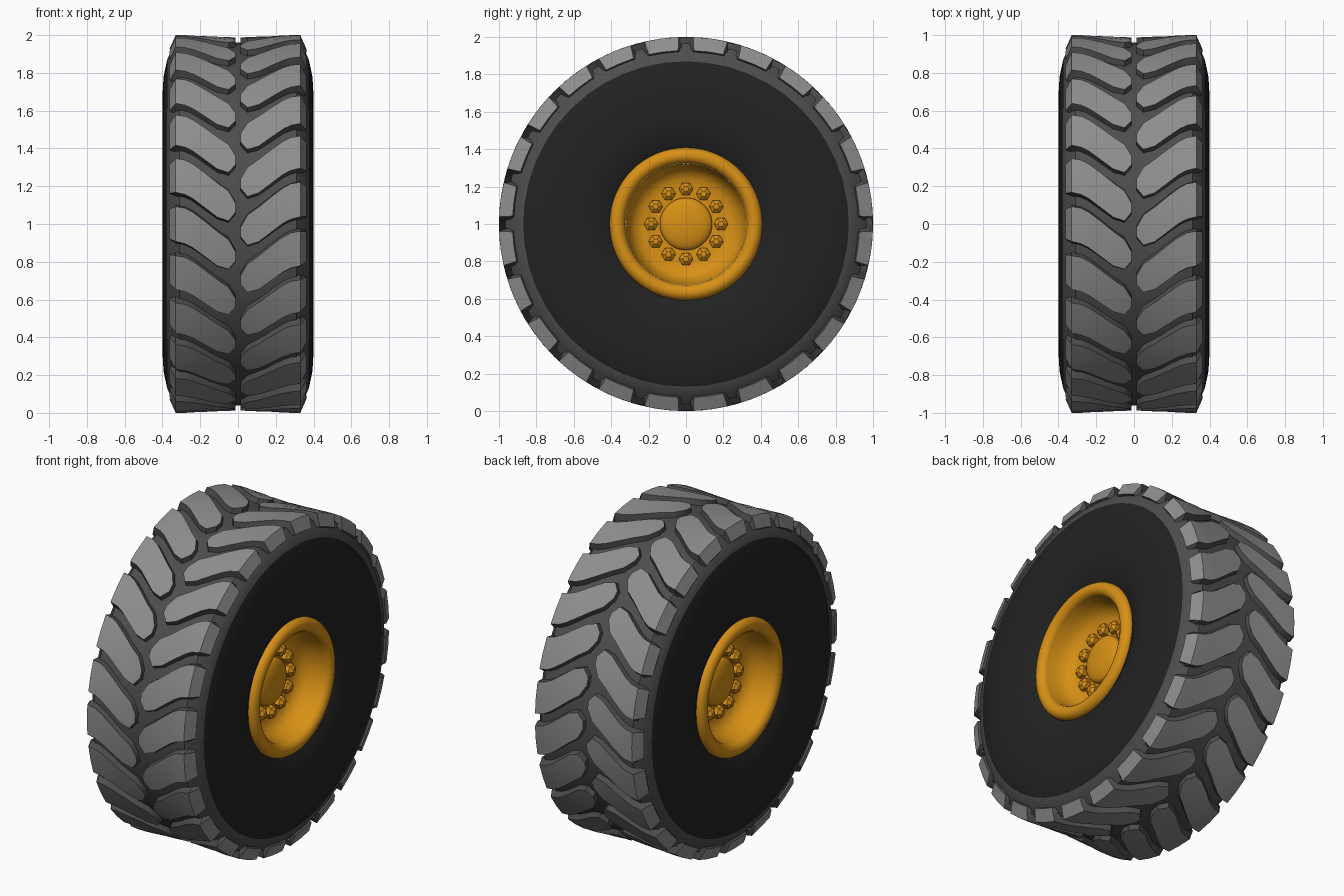
import bpy, bmesh, math
from mathutils import Matrix

if "Cube" in bpy.data.objects:
    bpy.data.objects.remove(bpy.data.objects["Cube"], do_unlink=True)


def material(name, colour):
    m = bpy.data.materials.new(name)
    m.use_nodes = True
    m.diffuse_color = (*colour, 1)
    node = next(n for n in m.node_tree.nodes if n.type == 'BSDF_PRINCIPLED')
    node.inputs["Base Color"].default_value = (*colour, 1)
    node.inputs["Roughness"].default_value = 0.7
    return m


BLACK = material("sidewall black", (0.016, 0.016, 0.016))
DARK = material("groove grey", (0.075, 0.075, 0.075))
LIGHT = material("tread grey", (0.27, 0.27, 0.27))
ORANGE = material("rim orange", (0.68, 0.28, 0.008))


def polar(x, r, deg):
    """Point around the axle: zero degrees is the front, rising upwards."""
    a = math.radians(deg)
    return (x, -r * math.cos(a), 1 + r * math.sin(a))


def finish(bm, name, mats, angle=35):
    bmesh.ops.recalc_face_normals(bm, faces=bm.faces)
    mesh = bpy.data.meshes.new(name)
    bm.to_mesh(mesh)
    bm.free()
    for m in mats:
        mesh.materials.append(m)
    ob = bpy.data.objects.new(name, mesh)
    bpy.context.collection.objects.link(ob)
    bpy.ops.object.select_all(action='DESELECT')
    ob.select_set(True)
    bpy.context.view_layer.objects.active = ob
    bpy.ops.object.shade_smooth_by_angle(angle=math.radians(angle))
    return ob


def lathe(bm, profile, steps):
    """Revolve (radius, x) points about the axle; radius zero makes a pole."""
    rings = []
    for r, x in profile:
        if r == 0:
            rings.append([bm.verts.new((x, 0, 1))] * steps)
        else:
            rings.append([bm.verts.new(polar(x, r, 360 * i / steps)) for i in range(steps)])
    for a, b in zip(rings, rings[1:]):
        for i in range(steps):
            j = (i + 1) % steps
            bm.faces.new(dict.fromkeys((a[i], a[j], b[j], b[i])))


def both_sides(half):
    """Extend a right-hand profile that starts near the middle to both sides."""
    return [(r, -x) for r, x in reversed(half) if x > 0] + half


# Tyre casing: grey under the tread, black on the sidewalls
bm = bmesh.new()
lathe(bm, both_sides([(0.96, 0), (0.965, 0.31), (0.92, 0.352), (0.87, 0.375),
                      (0.78, 0.394), (0.68, 0.4), (0.55, 0.396),
                      (0.46, 0.383), (0.39, 0.345)]), 48)
for f in bm.faces:
    c = f.calc_center_median()
    f.material_index = 0 if math.hypot(c.y, c.z - 1) > 0.868 else 1
finish(bm, "tyre_casing", [DARK, BLACK])

# Tread lug sections: x, radius, sweep angle, half width in degrees
LUG = [(0.012, 0.988, -10, 1.3), (0.05, 0.99, -9.4, 4.6), (0.11, 0.992, -7.6, 5.3),
       (0.18, 0.995, -4.4, 5.4), (0.24, 0.998, -1.8, 5.4), (0.28, 1, -0.6, 5.4),
       (0.33, 1, 0, 5.3), (0.362, 0.928, 0, 4.9)]
COUNT = 24


def add_lug(bm, side, angle):
    rows = []
    for k, (x, r, sweep, half) in enumerate(LUG):
        mid = angle + sweep
        last = k == len(LUG) - 1
        bx, br = (x - 0.03, r - 0.015) if last else (x, r - 0.045)
        pts = [polar(side * bx, br, mid - half - 0.8)]
        pts += [polar(side * x, r, mid + half * t) for t in (-1, 0, 1)]
        pts += [polar(side * bx, br, mid + half + 0.8)]
        rows.append([bm.verts.new(p) for p in pts])
    for a, b in zip(rows, rows[1:]):
        for i in range(4):
            f = bm.faces.new((a[i], a[i + 1], b[i + 1], b[i]))
            f.material_index = 1 if i in (1, 2) else 0
    bm.faces.new(rows[0])
    bm.faces.new(rows[-1])


# Two staggered rows of swept lugs
for side, name, start in ((1, "left_tread_lugs", 7.5), (-1, "right_tread_lugs", 0)):
    bm = bmesh.new()
    for i in range(COUNT):
        add_lug(bm, side, start + i * 360 / COUNT)
    finish(bm, name, [DARK, LIGHT])

# Rim lip, dish, hub cap and bolts on each side
HUB_X = 0.21
for side, label in ((1, "left"), (-1, "right")):
    lip = [(0.367 + 0.042 * math.cos(a), side * (0.355 + 0.042 * math.sin(a)))
           for a in (math.radians(-30 + 240 * i / 12) for i in range(13))]
    bm = bmesh.new()
    lathe(bm, lip, 64)
    finish(bm, label + "_rim_lip", [ORANGE])

    dish = [(0.325, 0.36), (0.315, 0.31), (0.3, 0.265), (0.275, 0.233),
            (0.24, 0.215), (0.2, HUB_X), (0, HUB_X)]
    bm = bmesh.new()
    lathe(bm, [(r, side * x) for r, x in dish], 64)
    finish(bm, label + "_rim_dish", [ORANGE])

    cap = [(0.14, HUB_X - 0.01), (0.14, HUB_X + 0.015)]
    cap += [(0.14 * math.cos(t * math.pi / 12), HUB_X + 0.015 + 0.04 * math.sin(t * math.pi / 12))
            for t in range(1, 6)] + [(0, HUB_X + 0.055)]
    bm = bmesh.new()
    lathe(bm, [(r, side * x) for r, x in cap], 48)
    finish(bm, label + "_hub_cap", [ORANGE])

    bm = bmesh.new()
    turn = Matrix.Rotation(side * math.pi / 2, 4, 'Y')
    for i in range(12):
        for r1, r2, depth, x in ((0.038, 0.038, 0.03, HUB_X + 0.012),
                                 (0.038, 0.016, 0.016, HUB_X + 0.035)):
            place = Matrix.Translation(polar(side * x, 0.187, i * 30))
            bmesh.ops.create_cone(bm, cap_ends=True, segments=6, radius1=r1, radius2=r2,
                                  depth=depth, matrix=place @ turn)
    finish(bm, label + "_wheel_bolts", [ORANGE], 20)
